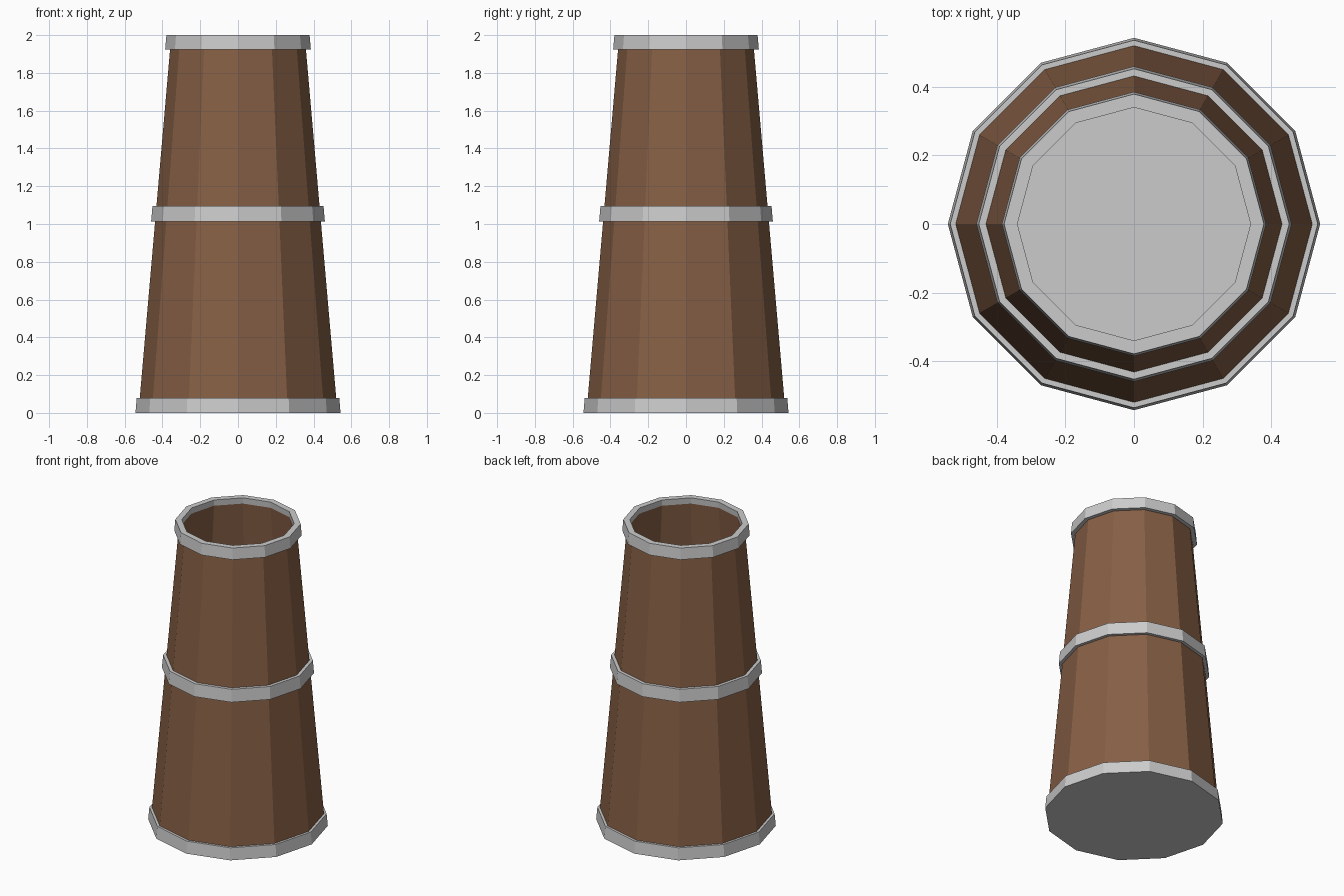
import bpy, bmesh
from math import cos, sin, tau

if "Cube" in bpy.data.objects:
    bpy.data.objects.remove(bpy.data.objects["Cube"])

SIDES = 12

wood = bpy.data.materials.new("wood")
wood.diffuse_color = (0.24, 0.115, 0.06, 1)
wood.use_nodes = True
wood.node_tree.nodes["Principled BSDF"].inputs["Base Color"].default_value = wood.diffuse_color


def wall_radius(z):
    """Outer radius of the tapered wooden wall at height z."""
    return 0.527 - 0.087 * z


def lathe(name, profile, closed=True, mat=None):
    """Spin an (r, z) profile into a flat-sided ring; open profiles are capped at both ends."""
    bm = bmesh.new()
    rings = [[bm.verts.new((r * cos(tau * i / SIDES), r * sin(tau * i / SIDES), z))
              for i in range(SIDES)] for r, z in profile]
    pairs = list(zip(rings, rings[1:]))
    if closed:
        pairs.append((rings[-1], rings[0]))
    else:
        bm.faces.new(rings[0])
        bm.faces.new(rings[-1])
    for a, b in pairs:
        for i in range(SIDES):
            j = (i + 1) % SIDES
            bm.faces.new((a[i], a[j], b[j], b[i]))
    bmesh.ops.recalc_face_normals(bm, faces=bm.faces)
    mesh = bpy.data.meshes.new(name)
    bm.to_mesh(mesh)
    bm.free()
    obj = bpy.data.objects.new(name, mesh)
    bpy.context.collection.objects.link(obj)
    if mat:
        mesh.materials.append(mat)
    return obj


def hoop(name, z0, z1, out, inner):
    """Tapered metal band following the wall, from inner to outer offset."""
    a, b = wall_radius(z0), wall_radius(z1)
    lathe(name, [(a + out, z0), (b + out, z1), (b - inner, z1), (a - inner, z0)])


# Tapered wooden wall, hollow
lo, hi = 0.01, 1.96
lathe("wooden_wall", [(wall_radius(lo), lo), (wall_radius(hi), hi),
                      (wall_radius(hi) - 0.013, hi), (wall_radius(lo) - 0.013, lo)], mat=wood)

# Grey floor plate with the bottom band as one cup
lathe("bottom_band_and_floor", [(0.543, 0), (0.536, 0.08), (0.505, 0.08), (0.51, 0.02)],
      closed=False)

# Middle and top bands
hoop("middle_band", 1.012, 1.095, 0.021, 0.005)
hoop("top_band", 1.925, 2.0, 0.026, 0.013)
